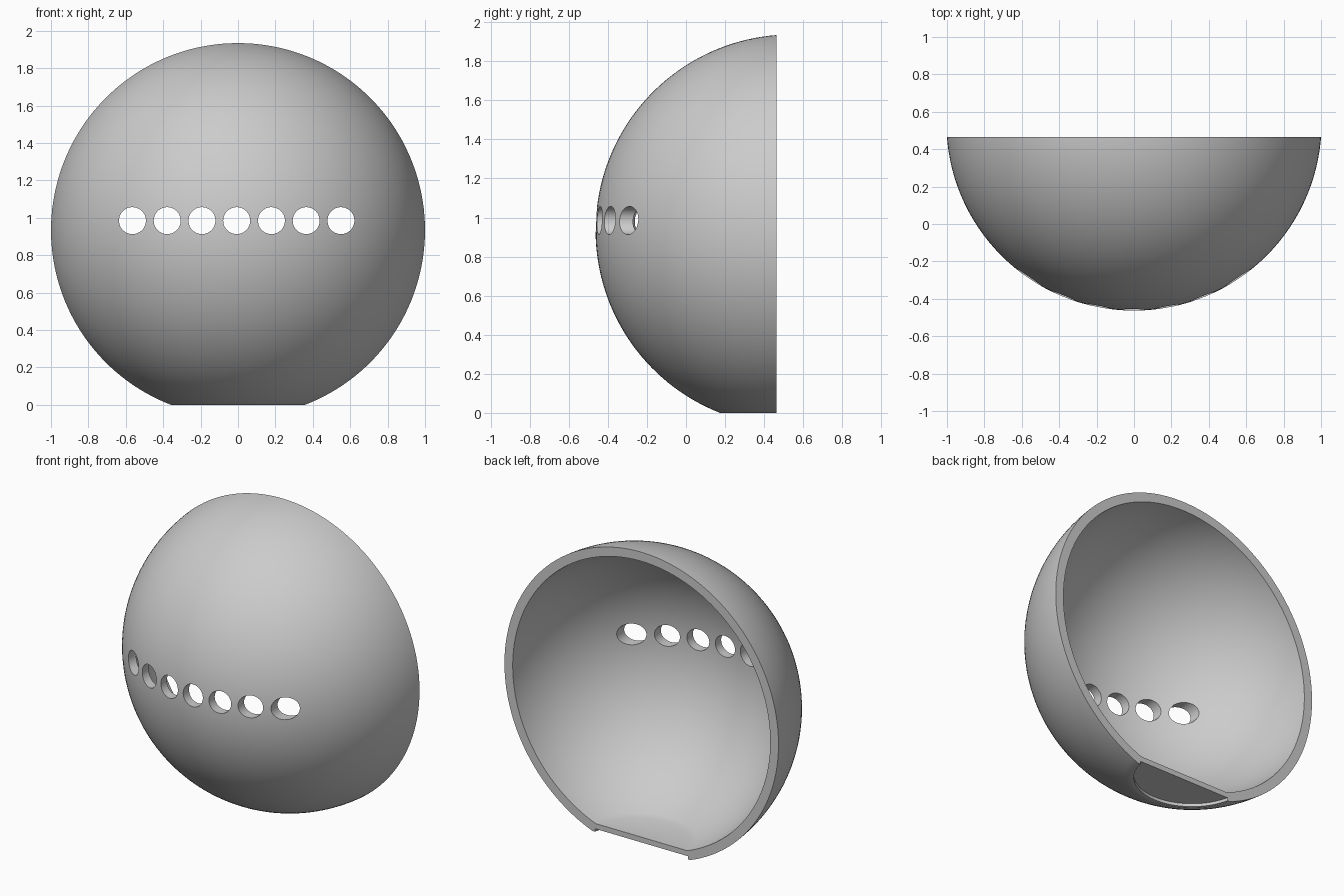
import bpy, bmesh, math
from mathutils import Matrix

if "Cube" in bpy.data.objects:
    bpy.data.objects.remove(bpy.data.objects["Cube"], do_unlink=True)

R_OUT, R_IN = 1.003, 0.943       # shell radii
CY, CZ = 0.54, 0.934             # sphere centre
BACK = 0.464                     # plane of the open back
RECESS, FLOOR = 0.02, 0.055      # underside and top of the floor

grey = bpy.data.materials.new("plain grey")
grey.use_nodes = True
colour = (0.6, 0.6, 0.6, 1)
grey.diffuse_color = colour
grey.node_tree.nodes["Principled BSDF"].inputs["Base Color"].default_value = colour


def make_object(name, bm):
    bmesh.ops.recalc_face_normals(bm, faces=bm.faces)
    mesh = bpy.data.meshes.new(name)
    bm.to_mesh(mesh)
    bm.free()
    obj = bpy.data.objects.new(name, mesh)
    bpy.context.collection.objects.link(obj)
    return obj


def arc(radius, bottom, steps=72):
    """Profile points from the given height up to the top pole."""
    start = math.asin((bottom - CZ) / radius)
    for i in range(steps + 1):
        a = start + (math.pi / 2 - start) * i / steps
        yield (radius * math.cos(a) if i < steps else 0, CZ + radius * math.sin(a))


def turn(name, profile):
    """Turn a profile, starting and ending on the axis, into a solid."""
    bm = bmesh.new()
    verts = [bm.verts.new((r, CY, z)) for r, z in profile]
    edges = [bm.edges.new(pair) for pair in zip(verts, verts[1:])]
    bmesh.ops.spin(bm, geom=verts + edges, cent=(0, CY, 0), axis=(0, 0, 1),
                   angle=math.tau, steps=128)
    bmesh.ops.remove_doubles(bm, verts=bm.verts, dist=1e-4)
    return make_object(name, bm)


# Ball with a flat base and a shallow recess under it
shell = turn("shell", [(0, RECESS), (0.348, RECESS), (0.348, 0), *arc(R_OUT, 0)])
shell.data.materials.append(grey)

# Cutter for the hollow inside with its flat floor
cavity_cutter = turn("cavity_cutter", [(0, FLOOR), *arc(R_IN, FLOOR)])

# Cutter for the open back
bm = bmesh.new()
bmesh.ops.create_cube(bm, size=4, matrix=Matrix.Translation((0, BACK + 2, 1)))
back_cutter = make_object("back_cutter", bm)

# Cutter for the row of round holes
bm = bmesh.new()
for i in range(-3, 4):
    place = Matrix.Translation((i * 0.1858 - 0.007, -0.3, 0.985))
    bmesh.ops.create_cone(bm, cap_ends=True, segments=48, radius1=0.072,
                          radius2=0.072, depth=1.2,
                          matrix=place @ Matrix.Rotation(math.pi / 2, 4, "X"))
hole_cutter = make_object("hole_cutter", bm)

# Cut the shell, then drop the cutters
bpy.context.view_layer.objects.active = shell
for cutter in (cavity_cutter, back_cutter, hole_cutter):
    cutter.hide_render = True
    mod = shell.modifiers.new(cutter.name, "BOOLEAN")
    mod.operation = "DIFFERENCE"
    mod.solver = "EXACT"
    mod.object = cutter
    bpy.ops.object.modifier_apply(modifier=mod.name)
    bpy.data.objects.remove(cutter, do_unlink=True)

for obj in bpy.context.selected_objects:
    obj.select_set(False)
shell.select_set(True)
bpy.ops.object.shade_smooth_by_angle(angle=math.radians(25))
